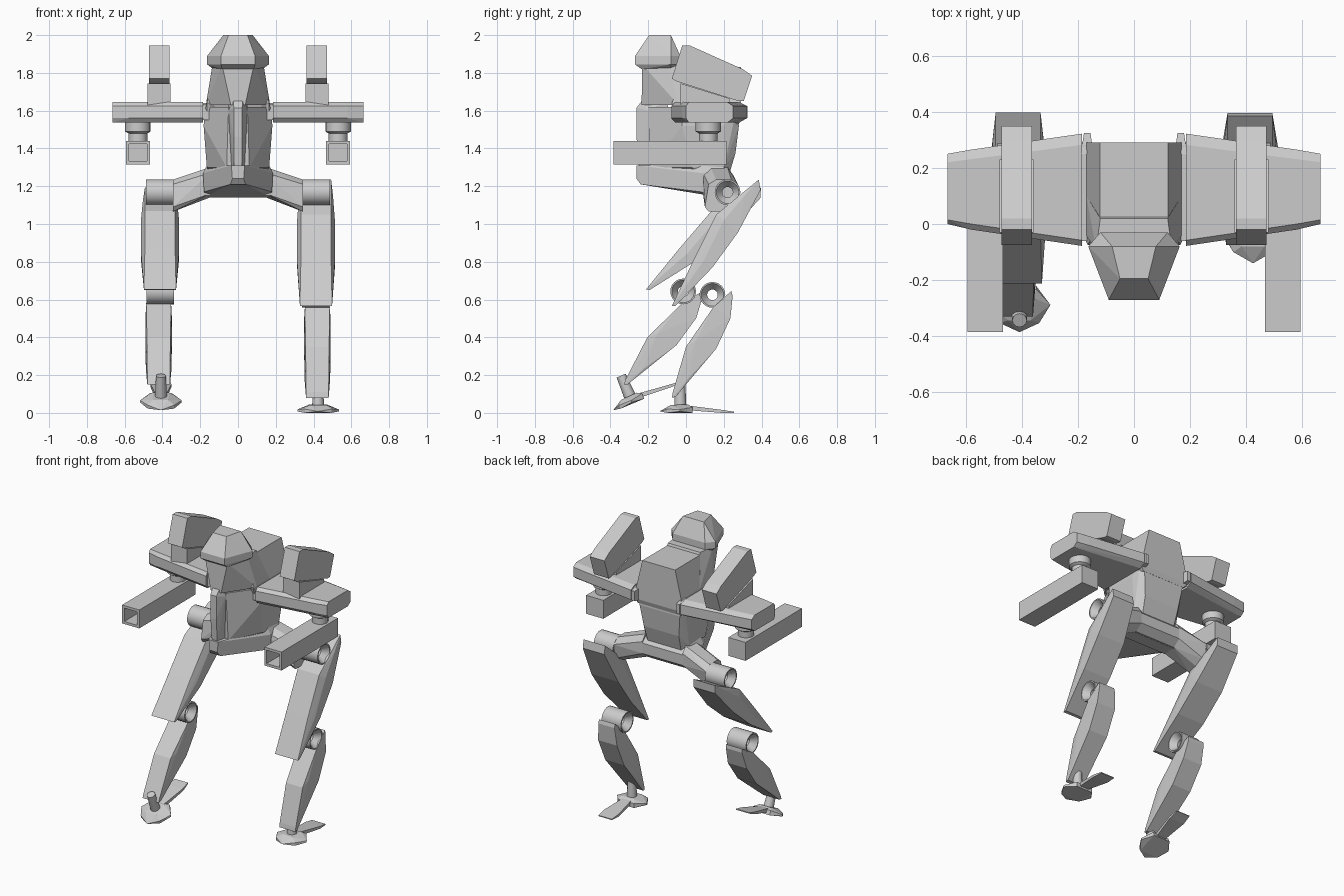
import bpy, bmesh, math
from mathutils import Matrix, Vector

if "Cube" in bpy.data.objects:
    bpy.data.objects.remove(bpy.data.objects["Cube"])

grey = bpy.data.materials.new("light_grey")
grey.diffuse_color = (0.6, 0.6, 0.6, 1)
grey.use_nodes = True
grey.node_tree.nodes["Principled BSDF"].inputs["Base Color"].default_value = grey.diffuse_color


def finish(name, bm):
    bmesh.ops.recalc_face_normals(bm, faces=bm.faces)
    me = bpy.data.meshes.new(name)
    bm.to_mesh(me)
    bm.free()
    me.materials.append(grey)
    ob = bpy.data.objects.new(name, me)
    bpy.context.collection.objects.link(ob)
    return ob


def hull(name, pts, mirror=False):
    """Faceted convex block; mirror adds the opposite half across x = 0."""
    bm = bmesh.new()
    for p in pts:
        bm.verts.new(p)
        if mirror:
            bm.verts.new((-p[0], p[1], p[2]))
    res = bmesh.ops.convex_hull(bm, input=bm.verts)
    loose = set(res["geom_interior"]) | set(res["geom_unused"])
    bmesh.ops.delete(bm, geom=[v for v in loose if isinstance(v, bmesh.types.BMVert)], context='VERTS')
    bmesh.ops.dissolve_limit(bm, angle_limit=0.02, verts=bm.verts, edges=bm.edges)
    return finish(name, bm)


def lathe(name, profile, axis, centre, closed=False, n=24):
    """Spin (along, radius) points round the x or z axis."""
    bm = bmesh.new()
    rings = []
    for a, r in profile:
        ring = []
        for i in range(n):
            t = 2 * math.pi * i / n
            c, s = r * math.cos(t), r * math.sin(t)
            co = (a, c, s) if axis == 'x' else (c, s, a)
            ring.append(bm.verts.new(Vector(centre) + Vector(co)))
        rings.append(ring)
    pairs = list(zip(rings, rings[1:]))
    if closed:
        pairs.append((rings[-1], rings[0]))
    else:
        bm.faces.new(rings[0])
        bm.faces.new(rings[-1])
    for p, q in pairs:
        for i in range(n):
            j = (i + 1) % n
            bm.faces.new((p[i], p[j], q[j], q[i]))
    ob = finish(name, bm)
    bpy.ops.object.select_all(action='DESELECT')
    bpy.context.view_layer.objects.active = ob
    ob.select_set(True)
    bpy.ops.object.shade_smooth_by_angle(angle=math.radians(35))
    return ob


def pose(ob, pivot, target, deg):
    """Swing a part about an x axis through pivot, then move pivot to target."""
    m = (Matrix.Translation((0, *target)) @ Matrix.Rotation(math.radians(deg), 4, 'X')
         @ Matrix.Translation((0, -pivot[0], -pivot[1])))
    ob.data.transform(m)


# Head and neck
hull("head", [(.05, -.195, 2), (.078, -.08, 2), (.09, -.27, 1.89), (.163, -.08, 1.89),
              (.12, -.03, 1.89), (.09, -.27, 1.845), (.163, -.08, 1.845), (.12, -.03, 1.845),
              (.085, -.235, 1.82), (.13, -.08, 1.82)], True)
hull("neck", [(.085, -.232, 1.845), (.135, -.09, 1.845), (.12, .02, 1.845),
              (.038, -.235, 1.63), (.17, -.04, 1.63), (.17, .1, 1.63)], True)

# Torso
hull("chest_rib", [(.025, -.235, 1.65), (.05, -.1, 1.65), (.022, -.262, 1.615), (.05, -.2, 1.6),
                   (.022, -.262, 1.46), (.02, -.25, 1.31), (.035, -.19, 1.31), (.05, -.05, 1.31)], True)
hull("chest", [(.05, -.2, 1.62), (.175, -.03, 1.62), (.175, .27, 1.62), (.182, -.02, 1.52),
               (.15, .28, 1.52), (.182, .2, 1.52), (.06, -.19, 1.3), (.165, .03, 1.3),
               (.165, .2, 1.3), (.13, .262, 1.375), (.12, .21, 1.2)], True)
hull("backpack", [(.122, .01, 1.83), (.122, .29, 1.83), (.165, -.075, 1.64), (.187, -.03, 1.56),
                  (.187, .29, 1.56), (.16, -.04, 1.53), (.16, .28, 1.53)], True)
hull("lower_hull", [(.035, -.262, 1.31), (.03, -.262, 1.24), (.04, -.24, 1.21), (.165, .08, 1.31),
                    (.185, .08, 1.27), (.18, .08, 1.17), (.165, .2, 1.3), (.18, .2, 1.25),
                    (.175, .19, 1.14)], True)
hull("pelvis", [(.17, .08, 1.28), (.17, .21, 1.29), (.17, .25, 1.25), (.17, .25, 1.18),
                (.17, .2, 1.14), (.17, .09, 1.15)], True)

for s, side in ((1, "right"), (-1, "left")):
    def part(name, pts):
        return hull(f"{side}_{name}", [(s * x, y, z) for x, y, z in pts])

    def box(name, x0, x1, y0, y1, z0, z1):
        return part(name, [(x, y, z) for x in (x0, x1) for y in (y0, y1) for z in (z0, z1)])

    # Shoulder wing with bevelled ends, and rear nub
    wing = []
    for x, y0, y1, d in ((.185, -.078, .322, .02), (.58, -.02, .265, .02), (.665, .0, .25, .015)):
        wing += [(x, y0, 1.56), (x, y0, 1.625), (x, y0 + d, 1.537), (x, y0 + d, 1.645),
                 (x, y1, 1.56), (x, y1, 1.625), (x, y1 - 2 * d, 1.537), (x, y1 - 2 * d, 1.645)]
    part("wing", wing)
    box("wing_root", .14, .2, -.06, .28, 1.55, 1.635)
    part("nub", [(x, .25, z) for x in (.145, .19) for z in (1.55, 1.64)]
         + [(x, .325, z) for x in (.155, .178) for z in (1.56, 1.625)])

    # Launcher pod on its wedge mount
    pod = [(-.02, 1.945), (.02, 1.945), (.30, 1.82), (.35, 1.785),
           (.305, 1.65), (.28, 1.65), (-.05, 1.755), (-.075, 1.77)]
    part("pod", [(x, y, z) for x in (.363, .472) for y, z in pod])
    part("pod_mount", [(x, y, z) for x in (.358, .48)
                       for y, z in ((-.03, 1.63), (-.03, 1.745), (.23, 1.665), (.23, 1.63))])

    # Gun: box barrel with a square bore, hung from a swivel
    bm = bmesh.new()
    bmesh.ops.create_cube(bm, size=1, matrix=Matrix.Translation((s * .53, -.085, 1.378))
                          @ Matrix.Diagonal((.128, .6, .124, 1)))
    muzzle = min(bm.faces, key=lambda f: f.calc_center_median().y)
    bmesh.ops.inset_individual(bm, faces=[muzzle], thickness=.024)
    bore = bmesh.ops.extrude_discrete_faces(bm, faces=[muzzle])["faces"][0]
    bmesh.ops.translate(bm, verts=bore.verts, vec=(0, .15, 0))
    finish(f"{side}_gun", bm)
    lathe(f"{side}_gun_swivel", [(1.43, .05), (1.48, .05), (1.49, .068), (1.54, .068)],
          'z', (s * .53, .118, 0), n=16)

    # Hip arm and joints (dished rings)
    part("hip_arm", [(.15, .09, 1.16), (.15, .09, 1.27), (.15, .13, 1.30), (.15, .22, 1.30), (.15, .25, 1.26),
                     (.15, .25, 1.18), (.15, .2, 1.14),
                     (.345, .1, 1.09), (.345, .12, 1.21), (.345, .16, 1.235), (.345, .24, 1.235),
                     (.345, .28, 1.2), (.345, .26, 1.1), (.345, .2, 1.065), (.345, .12, 1.065)])
    ring = [(-.072, .068), (.072, .068), (.072, .06), (.03, .028), (-.03, .028), (-.072, .06)]
    lathe(f"{side}_hip_joint", ring, 'x', (s * .414, .22, 1.168), True)

    # Leg stance: joint positions (y, z) and swing angles
    left = s < 0
    hip, knee0, ankle0 = (.22, 1.165), (.14, .625), (-.03, .1)
    knee = (-.015, .643) if left else knee0
    ankle = (-.32, .142) if left else ankle0
    lathe(f"{side}_knee_joint", ring, 'x', (s * .412, *knee), True)

    # Thigh: long faceted shell, entries are (half width, y, z)
    thigh = [(.08, .385, 1.235), (.08, .395, 1.18), (.09, .31, 1.15), (.08, .16, 1.05),
             (.1, .2, 1.02), (.1, .275, .955), (.08, .04, .81), (.1, .09, .8), (.1, .14, .77),
             (.085, -.075, .565), (.085, -.055, .567)]
    ob = part("thigh", [(.413 + k * w, y, z) for w, y, z in thigh for k in (-1, 1)])
    pose(ob, hip, hip, -14 if left else 0)

    # Shin shell
    shin = [(.06, .24, .645), (.06, .247, .62), (.066, .145, .56), (.07, .235, .5), (.062, .0, .35),
            (.07, .05, .38), (.07, .16, .34), (.068, .01, .18), (.06, -.07, .11),
            (.06, -.075, .08), (.06, -.055, .085)]
    ob = part("shin", [(.42 + k * w, y, z) for w, y, z in shin for k in (-1, 1)])
    pose(ob, knee0, knee, -11 if left else 0)

    # Foot: ankle post, pointed toe and flared heel plate
    fx = .424 if s > 0 else .408
    foot = [lathe(f"{side}_ankle", [(.03, .032), (.16, .026)], 'z', (s * fx, -.03, 0), n=12)]
    toe = [(0, -.14, .008), (.07, -.1, 0), (.07, -.1, .02), (.11, -.035, .008), (.11, -.03, .018),
           (.06, .035, 0), (.06, .035, .03), (.04, -.08, .042), (.045, .01, .045)]
    foot.append(part("toe", [(fx + k * w, y, z) for w, y, z in toe for k in (-1, 1)]))
    heel = [(.028, .0, .015), (.028, .0, .04), (.055, .19, 0), (.055, .19, .016),
            (.05, .255, .0), (.05, .255, .006)]
    foot.append(part("heel", [(fx + k * w, y, z) for w, y, z in heel for k in (-1, 1)]))
    for ob in foot:
        pose(ob, ankle0, ankle, 23 if left else 0)
